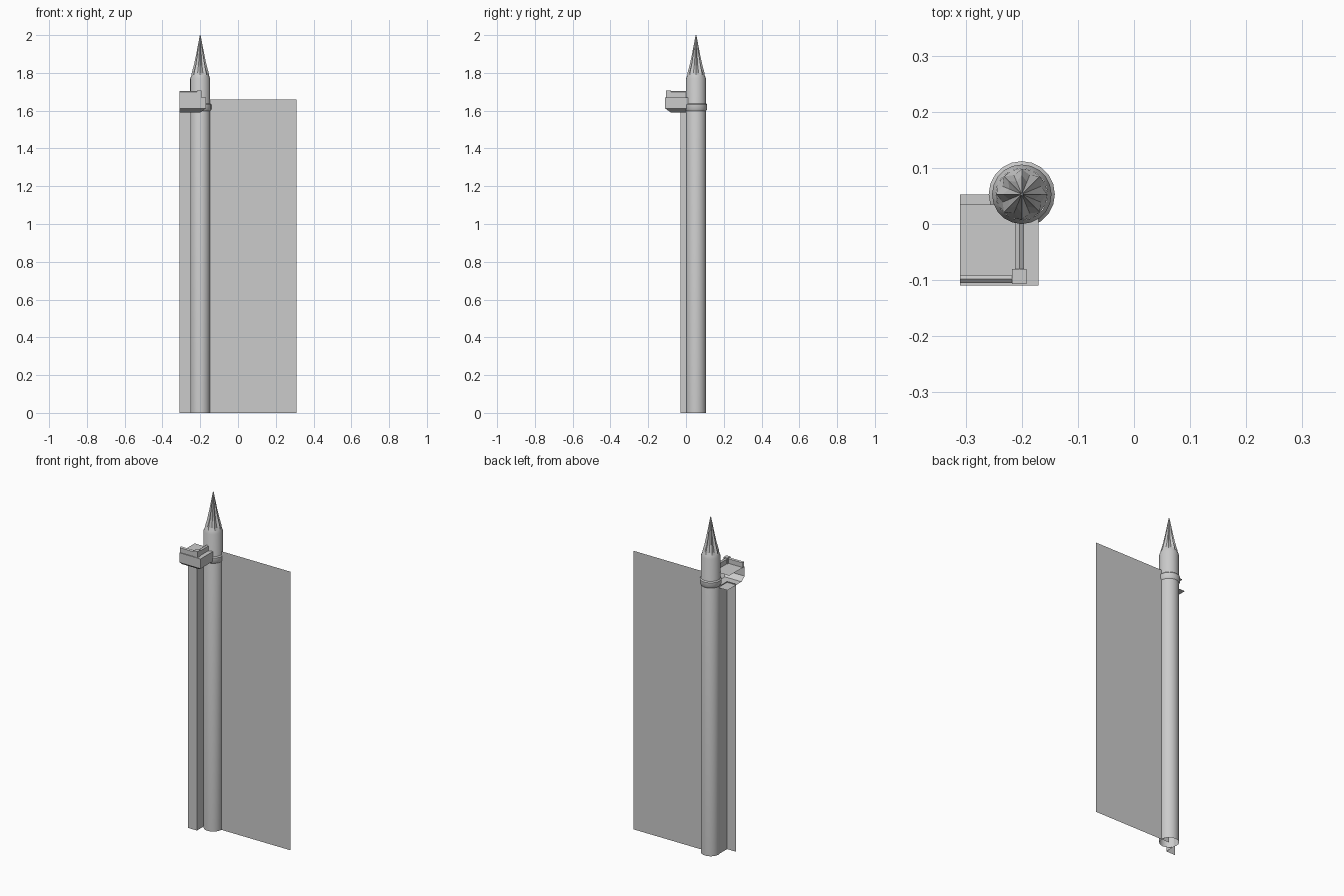
import bpy, bmesh, math

if "Cube" in bpy.data.objects:
    bpy.data.objects.remove(bpy.data.objects["Cube"])

CX, CY = -0.20, 0.053   # tower axis


def make(name, verts, faces, smooth=False):
    me = bpy.data.meshes.new(name)
    me.from_pydata(verts, [], faces)
    ob = bpy.data.objects.new(name, me)
    bpy.context.collection.objects.link(ob)
    bm = bmesh.new()
    bm.from_mesh(me)
    bmesh.ops.recalc_face_normals(bm, faces=bm.faces)
    bm.to_mesh(me)
    bm.free()
    if smooth:
        bpy.ops.object.select_all(action='DESELECT')
        ob.select_set(True)
        bpy.context.view_layer.objects.active = ob
        bpy.ops.object.shade_smooth_by_angle(angle=math.radians(35))
    return ob


def lathe(name, rings, n, smooth=True):
    """rings: (even radius, odd radius, z); odd points are the valleys."""
    verts, faces = [], []
    for r0, r1, z in rings:
        for i in range(n):
            a = 2 * math.pi * i / n
            r = r1 if i % 2 else r0
            verts.append((CX + r * math.cos(a), CY + r * math.sin(a), z))
    for k in range(len(rings) - 1):
        for i in range(n):
            j = (i + 1) % n
            faces.append((k*n + i, k*n + j, (k+1)*n + j, (k+1)*n + i))
    return make(name, verts, faces, smooth)


def box(name, x0, x1, y0, y1, z0, z1):
    v = [(x, y, z) for z in (z0, z1) for x, y in
         ((x0, y0), (x1, y0), (x1, y1), (x0, y1))]
    f = [(0, 1, 2, 3), (4, 5, 6, 7), (0, 1, 5, 4), (1, 2, 6, 5),
         (2, 3, 7, 6), (3, 0, 4, 7)]
    return make(name, v, f)


def wall(name, path, z0, z1):
    n = len(path)
    v = [(x, y, z) for z in (z0, z1) for x, y in path]
    return make(name, v, [(i, i + 1, n + i + 1, n + i) for i in range(n - 1)])


# round corner tower with chamfered shoulder
lathe("tower_shaft", [(.053, .053, z) for z in (0, 1.77)]
      + [(.046, .046, 1.788)], 20)

# string course around the tower
lathe("tower_band", [(.053, .053, 1.598), (.059, .059, 1.608),
                     (.059, .059, 1.632), (.053, .053, 1.638)], 20)

# fluted spire with eight ribs
lathe("spire", [(.046, .046, 1.786), (.045, .037, 1.80), (.034, .024, 1.84),
                (.023, .015, 1.89), (.002, .002, 2.0)], 16, False)
lathe("spire_cap", [(.002, .002, 2.0), (0.0001, 0.0001, 2.0)], 8, False)

# main flat wall and stepped side wall
wall("main_wall", [(CX, CY), (0.31, CY)], 0, 1.66)
wall("side_wall", [(-0.31, -0.03), (-0.25, -0.03), (-0.25, CY)], 0, 1.595)

# gallery: open-ended shell, stacked outlines from corbel to floor
L = -0.31
outlines = [(-0.20, -0.08, 1.59), (-0.17, -0.11, 1.612), (-0.17, -0.11, 1.67)]
verts, faces = [], []
for xr, yf, z in outlines:
    yb = 0.035 if z > 1.6 else CY
    verts += [(L, yf, z), (xr, yf, z), (xr, yb, z), (L, yb, z)]
for k in (0, 4):
    for i in (0, 1):
        faces.append((k + i, k + i + 1, k + i + 5, k + i + 4))
faces += [(0, 1, 2, 3), (8, 9, 10, 11)]
make("gallery", verts, faces)


# parapet: gable-topped strips along front and side, with a corner post
def coping(name, lo, mid, hi, a, b, along_x):
    prof = [(lo, 1.67), (lo, 1.698), (mid, 1.704), (hi, 1.698), (hi, 1.67)]
    v = [(t, p, z) if along_x else (p, t, z) for t in (a, b) for p, z in prof]
    make(name, v, [(i, i + 1, i + 6, i + 5) for i in range(4)])


coping("front_parapet", -0.105, -0.098, -0.092, L, -0.205, True)
coping("side_parapet", -0.212, -0.204, -0.196, -0.09, 0.02, False)
box("corner_post", -0.217, -0.192, -0.107, -0.08, 1.67, 1.706)
